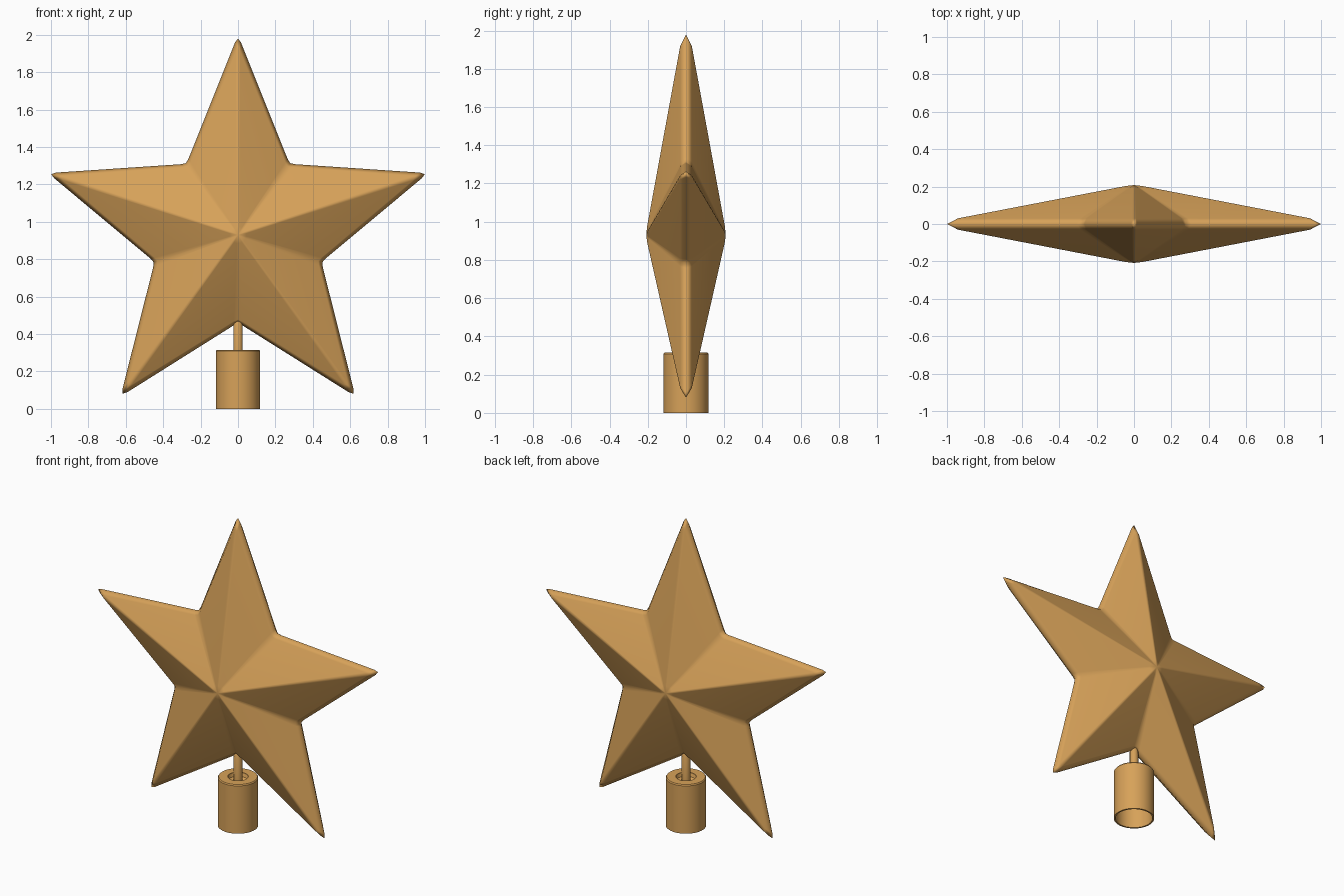
import bpy, bmesh
from math import sin, cos, pi

if "Cube" in bpy.data.objects:
    bpy.data.objects.remove(bpy.data.objects["Cube"])

mat = bpy.data.materials.new("amber")
mat.diffuse_color = (0.68, 0.36, 0.10, 1)
mat.use_nodes = True
mat.node_tree.nodes["Principled BSDF"].inputs["Base Color"].default_value = mat.diffuse_color
CZ, H = 0.93, 0.213


def add_object(name, bm):
    bmesh.ops.recalc_face_normals(bm, faces=bm.faces[:])
    me = bpy.data.meshes.new(name)
    bm.to_mesh(me)
    bm.free()
    ob = bpy.data.objects.new(name, me)
    bpy.context.collection.objects.link(ob)
    me.materials.append(mat)
    bpy.ops.object.select_all(action='DESELECT')
    ob.select_set(True)
    bpy.context.view_layer.objects.active = ob
    return ob


def lathe(name, profile, n=48):
    bm = bmesh.new()
    rings = [[bm.verts.new((r * cos(2 * pi * i / n), r * sin(2 * pi * i / n), z))
              for i in range(n)] for r, z in profile]
    for a, b in zip(rings, rings[1:] + rings[:1]):
        for i in range(n):
            j = (i + 1) % n
            bm.faces.new((a[i], a[j], b[j], b[i]))
    add_object(name, bm)
    bpy.ops.object.shade_smooth_by_angle(angle=0.6)


def star_ring(bm, tip, tip_w, tip_cut, inner, inner_w, inner_cut, side):
    # three points per corner: rounded tips and rounded notches
    ring = []
    for k in range(10):
        a = k * pi / 5
        is_tip = k % 2 == 0
        r, w, cut = (tip, tip_w, tip_cut) if is_tip else (inner, inner_w, inner_cut)
        for s in (-1, 0, 1):
            u, v = r + abs(s) * cut, s * w
            x, z = u * sin(a) + v * cos(a), u * cos(a) - v * sin(a)
            # height on the folded facet next to this point
            if is_tip:
                tu, tv = u, max(abs(v), w * 0.5)
            else:
                tv = u * sin(pi / 5) - abs(v) * cos(pi / 5)
                tu = u * cos(pi / 5) + abs(v) * sin(pi / 5)
            y = side * (H - 0.182 * tu - 0.445 * tv)
            ring.append(bm.verts.new((x, y, z + CZ)))
    return ring


# faceted star: rim ring, then face ring, centre ring and apex on each side
bm = bmesh.new()
rim = star_ring(bm, 1.05, 0.016, -0.022, 0.474, 0.025, 0.011, 0)
for side in (-1, 1):
    edge = star_ring(bm, 0.99, 0.012, -0.012, 0.452, 0.022, 0.009, side)
    hub = star_ring(bm, 0.045, 0.006, 0, 0.045, 0.006, 0, side)
    apex = bm.verts.new((0, side * (H - 0.005), CZ))
    for i in range(30):
        j = (i + 1) % 30
        bm.faces.new((rim[i], rim[j], edge[j], edge[i]))
        bm.faces.new((edge[i], edge[j], hub[j], hub[i]))
        bm.faces.new((hub[i], hub[j], apex))
star = add_object("star", bm)
bpy.ops.object.shade_smooth()
star.modifiers.new("facet_normals", 'WEIGHTED_NORMAL')

# open socket below the star
lathe("socket", [(0.108, 0), (0.118, 0), (0.118, 0.308), (0.113, 0.315),
                 (0.06, 0.315), (0.06, 0.3), (0.108, 0.3)])

# stem joining socket and star
lathe("stem", [(0.001, 0.2), (0.06, 0.2), (0.061, 0.31), (0.055, 0.29), (0.025, 0.27),
               (0.025, 0.45), (0.018, 0.468), (0.001, 0.475)], 24)
